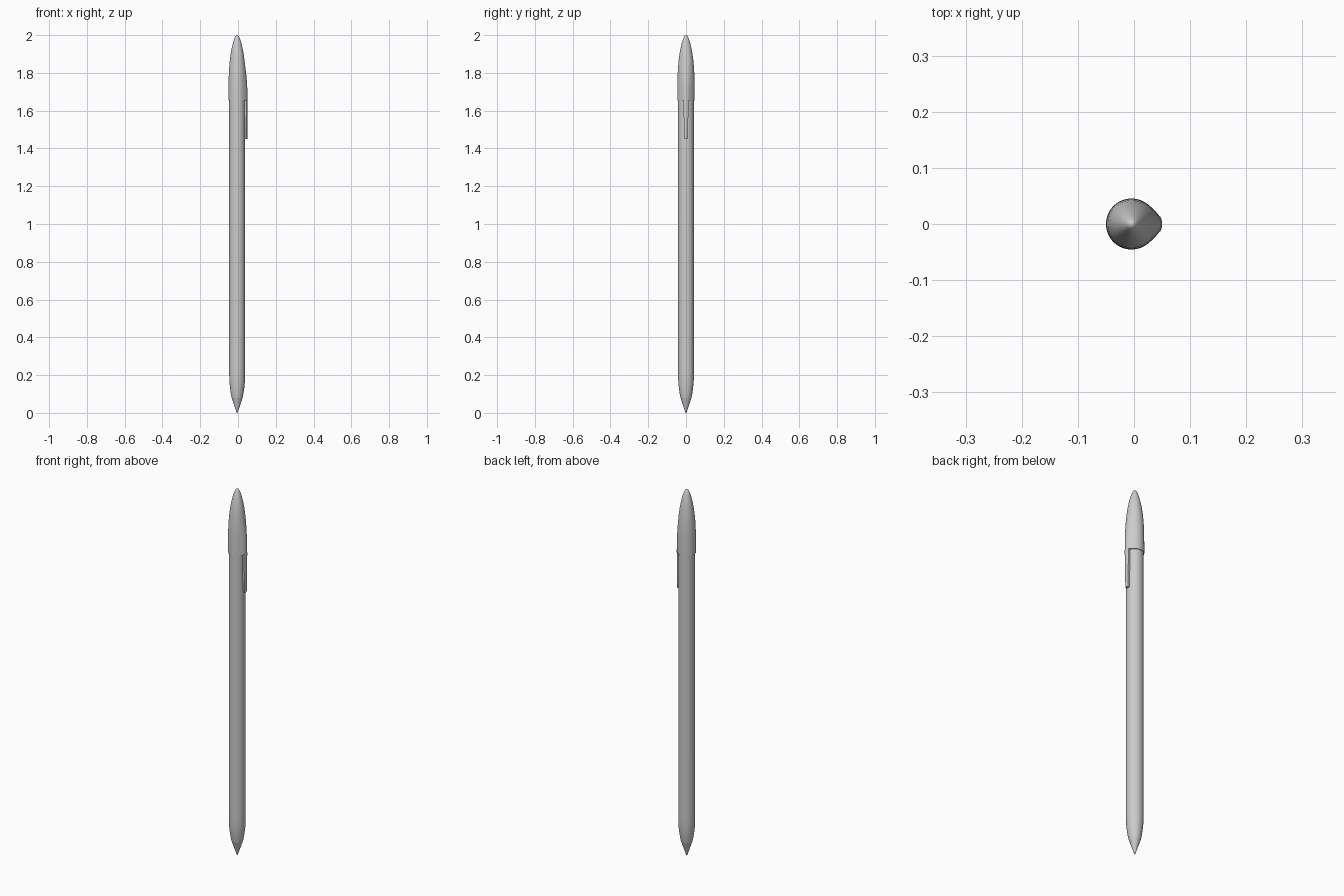
import bpy, bmesh, math

if "Cube" in bpy.data.objects:
    bpy.data.objects.remove(bpy.data.objects["Cube"])

AXIS_X = -0.0045
SEG = 64


def loft(name, rings, smooth=35):
    """Skin a stack of equal-sized closed rings and cap both ends."""
    bm = bmesh.new()
    loops = [[bm.verts.new(p) for p in ring] for ring in rings]
    n = len(loops[0])
    for a, b in zip(loops, loops[1:]):
        for i in range(n):
            j = (i + 1) % n
            bm.faces.new((a[i], a[j], b[j], b[i]))
    bm.faces.new(loops[0][::-1])
    bm.faces.new(loops[-1])
    bmesh.ops.recalc_face_normals(bm, faces=bm.faces)
    mesh = bpy.data.meshes.new(name)
    bm.to_mesh(mesh)
    bm.free()
    ob = bpy.data.objects.new(name, mesh)
    bpy.context.collection.objects.link(ob)
    bpy.ops.object.select_all(action='DESELECT')
    ob.select_set(True)
    bpy.context.view_layer.objects.active = ob
    bpy.ops.object.shade_smooth_by_angle(angle=math.radians(smooth))
    return ob


def ring(z, r, bump=0.0):
    """Circle about the pen axis, with an optional swelling towards +x."""
    pts = []
    for i in range(SEG):
        t = 2 * math.pi * i / SEG
        d = min(t, 2 * math.pi - t)
        rr = r + bump * math.exp(-(d / 0.32) ** 2 / 2)
        pts.append((AXIS_X + rr * math.cos(t), rr * math.sin(t), z))
    return pts


# Barrel with rounded shoulder
barrel = [(0.08, 0.029), (0.10, 0.033), (0.13, 0.0375), (0.16, 0.0405),
          (0.19, 0.0418), (0.24, 0.042), (1.68, 0.042)]
loft("barrel", [ring(z, r) for z, r in barrel])

# Writing tip
tip = [(0.0, 0.002), (0.006, 0.004), (0.08, 0.029)]
loft("tip", [ring(z, r) for z, r in tip])

# Ogive end cap that swells into the clip
cap = [(1.655, 0.0455), (1.70, 0.0455), (1.75, 0.0452), (1.79, 0.0443),
       (1.83, 0.0422), (1.87, 0.0385), (1.90, 0.0345), (1.93, 0.029),
       (1.96, 0.0218), (1.98, 0.0155), (1.993, 0.0095), (1.998, 0.006), (2.0, 0.002)]
rings = []
for z, r in cap:
    k = max(0.0, min(1.0, (1.87 - z) / 0.17))
    rings.append(ring(z, r, 0.009 * k * k * (3 - 2 * k)))
loft("end_cap", rings)


# Pocket clip hanging below the cap
def clip_ring(z, w):
    outer = [(0.0500 - 0.004 * abs(s) ** 2.5, w * s) for s in
             [-1 + 2 * i / 10 for i in range(11)]]
    inner = [(0.0355, w), (0.0355, -w)]
    return [(x, y, z) for x, y in outer + inner]


loft("clip", [clip_ring(1.45, 0.0085), clip_ring(1.453, 0.0095),
              clip_ring(1.55, 0.0115), clip_ring(1.66, 0.0145)])
